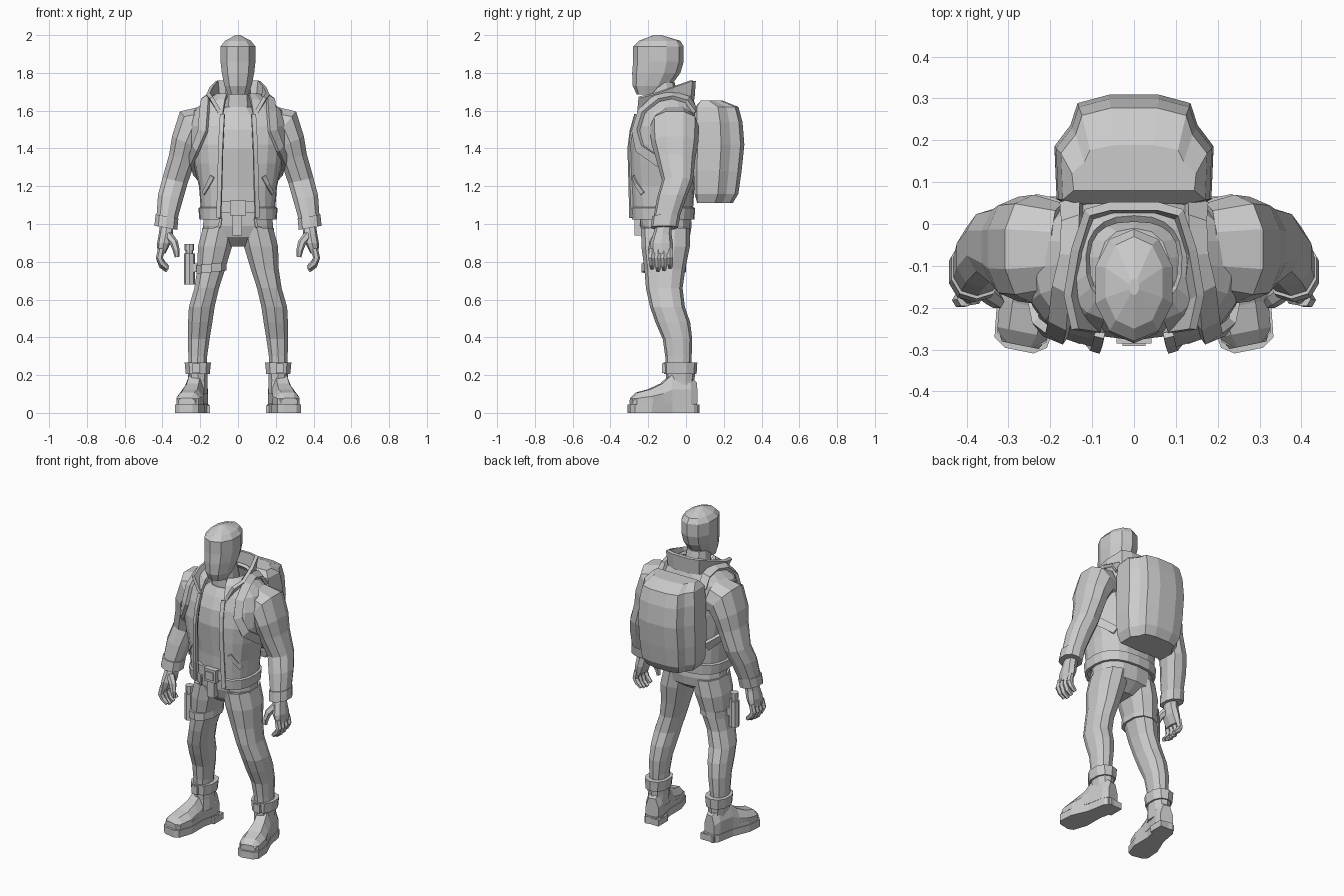
import bpy, bmesh, math
from mathutils import Vector
from mathutils.bvhtree import BVHTree

grey = bpy.data.materials.new("plain grey")
grey.diffuse_color = (0.6, 0.6, 0.6, 1)


def finish(name, bm, mirror=False, solid=0, offset=-1):
    """Turn a bmesh into an object and return a surface lookup of it."""
    bm.normal_update()
    tree = BVHTree.FromBMesh(bm)
    me = bpy.data.meshes.new(name)
    bm.to_mesh(me)
    bm.free()
    me.materials.append(grey)
    ob = bpy.data.objects.new(name, me)
    bpy.context.collection.objects.link(ob)
    if solid:
        m = ob.modifiers.new("thickness", 'SOLIDIFY')
        m.thickness, m.offset = solid, offset
    if mirror:
        m = ob.modifiers.new("mirror", 'MIRROR')
        m.use_mirror_merge = False
    return tree


def loft(name, rings, mirror=False, closed=True, solid=0, offset=-1):
    """Skin equal-length rings; closed rings get capped ends."""
    bm = bmesh.new()
    vs = [[bm.verts.new(p) for p in r] for r in rings]
    n = len(vs[0])
    for a, b in zip(vs, vs[1:]):
        for i in range(n if closed else n - 1):
            j = (i + 1) % n
            bm.faces.new((a[i], a[j], b[j], b[i]))
    if closed:
        bm.faces.new(vs[0][::-1])
        bm.faces.new(vs[-1])
        bmesh.ops.recalc_face_normals(bm, faces=bm.faces)
    return finish(name, bm, mirror, solid, offset)


def spow(v, e):
    return math.copysign(abs(v) ** e, v)


def sec(cx, cy, cz, rx, ry, tilt=0, n=10, e=0.85, gap=0):
    """Rounded section, optionally tilted sideways or open at the front."""
    t0 = math.asin((gap / rx) ** (1 / e)) if gap else 0
    k = math.radians(tilt)
    pts = []
    for i in range(n):
        t = t0 + (2 * math.pi - 2 * t0) * i / (n - 1 if gap else n)
        x, y = rx * spow(math.sin(t), e), -ry * spow(math.cos(t), e)
        pts.append(Vector((cx + x * math.cos(k), cy + y, cz + x * math.sin(k))))
    return pts


def body(z, w, yf, yb, **kw):
    return sec(0, (yf + yb) / 2, z, w, (yb - yf) / 2, **kw)


def tube(name, pts, radii, n=6, mirror=True):
    pts = [Vector(p) for p in pts]
    rings = []
    for i, p in enumerate(pts):
        d = pts[min(i + 1, len(pts) - 1)] - pts[max(i - 1, 0)]
        s = d.cross(Vector((0, 1, 0))).normalized()
        u = s.cross(d).normalized()
        rings.append([p + radii[i] * (s * math.cos(a) + u * math.sin(a))
                      for a in [2 * math.pi * j / n for j in range(n)]])
    loft(name, rings, mirror)


def ribbon(name, pts, width, tree, lift=0.004, thick=0.012, mirror=True):
    """Flat band laid on a surface."""
    hits = [tree.find_nearest(Vector(p))[:2] for p in pts]
    rows = []
    for i, (p, nrm) in enumerate(hits):
        d = hits[min(i + 1, len(hits) - 1)][0] - hits[max(i - 1, 0)][0]
        s = d.cross(nrm).normalized() * width / 2
        q = p + nrm * lift
        rows.append([q - s, q + s])
    loft(name, rows, mirror, closed=False, solid=thick, offset=0)


def box(name, lo, hi, mirror=False):
    loft(name, [[(x, y, z) for x, y in ((lo[0], lo[1]), (hi[0], lo[1]), (hi[0], hi[1]), (lo[0], hi[1]))]
                for z in (lo[2], hi[2])], mirror)


# Head and neck
loft("head", [body(*r, n=10, e=0.95) for r in (
    (1.685, .055, -.26, -.15), (1.73, .075, -.282, -.08), (1.80, .09, -.285, -.03),
    (1.86, .097, -.28, -.012), (1.94, .097, -.28, -.012), (1.97, .072, -.25, -.03),
    (2.0, .012, -.17, -.13))])
loft("neck", [body(*r) for r in ((1.54, .10, -.22, -.02), (1.62, .08, -.2, -.03), (1.75, .066, -.2, -.06))])

# Shirt and trousers top
loft("shirt", [body(*r, n=14) for r in (
    (1.06, .165, -.25, .0), (1.2, .165, -.255, .0), (1.4, .2, -.278, .02),
    (1.5, .2, -.265, .02), (1.57, .14, -.235, .01), (1.62, .085, -.205, -.01))])
hips = loft("hips", [body(*r, n=14) for r in (
    (.88, .07, -.17, -.05), (.93, .18, -.225, .02), (.99, .19, -.245, .03), (1.12, .175, -.25, .02))])
loft("belt", [body(z, .187, -.268, .035, n=14) for z in (1.06, 1.12)])
box("buckle", (-.042, -.285, 1.045), (.042, -.25, 1.125))
box("buckle_plate", (-.028, -.292, 1.06), (.028, -.28, 1.11))
box("belt_tail", (-.028, -.272, .94), (.022, -.235, 1.05))
ribbon("trouser_pocket", [(.1, -.26, 1.04), (.11, -.26, .985), (.15, -.23, .96), (.2, -.15, .97)], .014, hips, thick=.008)

# Jacket, open at the front with a hem band
jacket = loft("jacket", [body(z, w, yf, yb, n=19, e=.8, gap=g) for z, g, w, yf, yb in (
    (1.025, .10, .205, -.297, .045), (1.085, .10, .21, -.302, .048), (1.09, .097, .198, -.294, .038),
    (1.2, .095, .207, -.30, .045), (1.32, .092, .235, -.302, .055), (1.42, .09, .255, -.302, .065),
    (1.52, .085, .26, -.285, .07), (1.6, .08, .235, -.258, .06), (1.66, .07, .165, -.235, .04),
    (1.69, .06, .115, -.2, .02))], closed=False, solid=.018)
ribbon("jacket_front_edge", [(.095, -.32, z) for z in (1.03, 1.2, 1.4, 1.5, 1.6)], .024, jacket, thick=.014)
ribbon("jacket_pocket", [(.145, -.30, 1.25), (.175, -.28, 1.205), (.205, -.24, 1.16)], .024, jacket, thick=.008)

# Standing collar, high at the back and pointed at the front
low = [(.085, -.262, 1.55), (.135, -.19, 1.63), (.145, -.08, 1.655), (.11, .025, 1.66), (.05, .045, 1.66)]
high = [(.15, -.252, 1.665), (.168, -.17, 1.685), (.15, -.06, 1.725), (.118, .035, 1.757), (.06, .052, 1.757)]
loft("collar", [[Vector((-x, y, z)) for x, y, z in h][::1] + [Vector(p) for p in h[::-1]]
                for h in (high, low)], closed=False, solid=.02, offset=-1)

# Sleeves and cuffs
loft("sleeve", [sec(*r, n=10) for r in (
    (.17, -.06, 1.52, .11, .11, 75), (.24, -.06, 1.515, .11, .13, 50), (.277, -.06, 1.43, .083, .125, 25),
    (.295, -.055, 1.35, .075, .105, 15), (.333, -.045, 1.23, .071, .082, 12),
    (.358, -.075, 1.14, .07, .078, 12), (.377, -.105, 1.03, .058, .068, 12))], True)
loft("cuff", [sec(*r, n=10) for r in ((.376, -.105, 1.04, .064, .074, 10), (.382, -.115, .98, .064, .072, 10))], True)

# Hands with curled fingers
loft("palm", [sec(*r, n=8) for r in (
    (.376, -.115, 1.0, .036, .042), (.382, -.125, .95, .037, .048),
    (.392, -.13, .90, .036, .06), (.405, -.13, .845, .022, .06))], True)
for i in range(4):
    y = -.18 + i * .032
    up = .012 * abs(i - 1.3)
    tube("finger", [(.405, y, .87), (.416, y - .002, .82), (.402, y, .775 + up), (.373, y, .75 + up)],
         (.018, .019, .017, .012))
tube("thumb", [(.37, -.15, .94), (.338, -.175, .90), (.327, -.185, .86), (.323, -.185, .825)], (.024, .022, .018, .012))

# Legs
loft("leg", [sec(*r, n=10) for r in (
    (.215, -.04, .22, .05, .065), (.213, -.04, .30, .052, .07), (.208, -.045, .39, .06, .078),
    (.2, -.07, .48, .067, .092), (.192, -.098, .56, .071, .092), (.166, -.115, .66, .068, .097),
    (.142, -.112, .76, .077, .108), (.122, -.108, .88, .094, .128), (.1, -.108, .98, .09, .13))], True)

# Boots, turned slightly outwards
ang = .2
fwd, side = Vector((math.sin(ang), -math.cos(ang), 0)), Vector((math.cos(ang), math.sin(ang), 0))


def foot(u, v, z):
    return Vector((.2, .065, 0)) + fwd * v + side * u + Vector((0, 0, z))


outline = [(.035, 0), (.055, .035), (.053, .15), (.076, .265), (.064, .355), (.035, .375)]
loop = [(-u, v) for u, v in outline] + outline[::-1]
for nm, z0, z1, k in (("sole", 0, .045, 1), ("welt", .045, .075, .93)):
    loft(nm, [[foot(u * k, .19 + (v - .19) * k, z) for u, v in loop] for z in (z0, z1)], True)
box("heel_block", (.148, -.03, 0), (.245, .066, .04), True)
loft("boot_foot", [[foot(a * w, v, z) for a, z in (
    (-1, .05), (-1, .05 + .5 * (h - .05)), (-.55, h), (.55, h), (1, .05 + .5 * (h - .05)), (1, .05))]
    for v, w, h in ((.012, .04, .16), (.05, .052, .2), (.15, .052, .2), (.2, .058, .155),
                    (.265, .07, .125), (.33, .062, .108), (.362, .045, .08))], True)
loft("boot_shaft", [sec(*r, n=10) for r in (
    (.208, -.028, .1, .05, .08), (.212, -.03, .17, .052, .075), (.214, -.03, .25, .058, .08))], True)
loft("boot_cuff", [sec(*r, n=10) for r in ((.213, -.03, .205, .066, .086), (.213, -.03, .268, .073, .09))], True)
box("boot_buckle", (.2, -.128, .21), (.24, -.1, .262), True)

# Backpack
half = [(.15, .04), (.185, .06), (.19, .185), (.152, .235), (.135, .287), (.06, .307)]
pack_loop = half + [(-x, y) for x, y in half[::-1]]
loft("backpack", [[(x * s, max(y0, .04 + (y - .04) * (yb - .04) / .27), z) for x, y in pack_loop]
                  for z, s, y0, yb in (
    (1.11, .82, .06, .25), (1.16, .95, .045, .28), (1.28, 1, .04, .297), (1.42, 1, .04, .312),
    (1.54, .98, .04, .302), (1.62, .92, .05, .28), (1.655, .78, .08, .19))])

# Shoulder straps
path = [(.165, .1, 1.6), (.165, .03, 1.68), (.175, -.07, 1.72), (.18, -.16, 1.68), (.187, -.25, 1.6),
        (.205, -.3, 1.5), (.228, -.25, 1.4), (.26, -.15, 1.33), (.26, -.03, 1.27), (.2, .08, 1.2)]
ribbon("shoulder_strap", path, .05, jacket, lift=.014, thick=.02)

# Thigh strap with a canister on one side
loft("thigh_strap", [sec(-.14, -.118, z, .084, .118, 6) for z in (.745, .79)])
for nm, z0, z1, r in (("canister", .68, .845, .03), ("canister_neck", .845, .86, .02), ("canister_cap", .86, .895, .025)):
    loft(nm, [sec(-.257, -.12, z, r, r, n=8, e=1) for z in (z0, z1)])
box("canister_clip", (-.24, -.14, .745), (-.2, -.1, .79))
